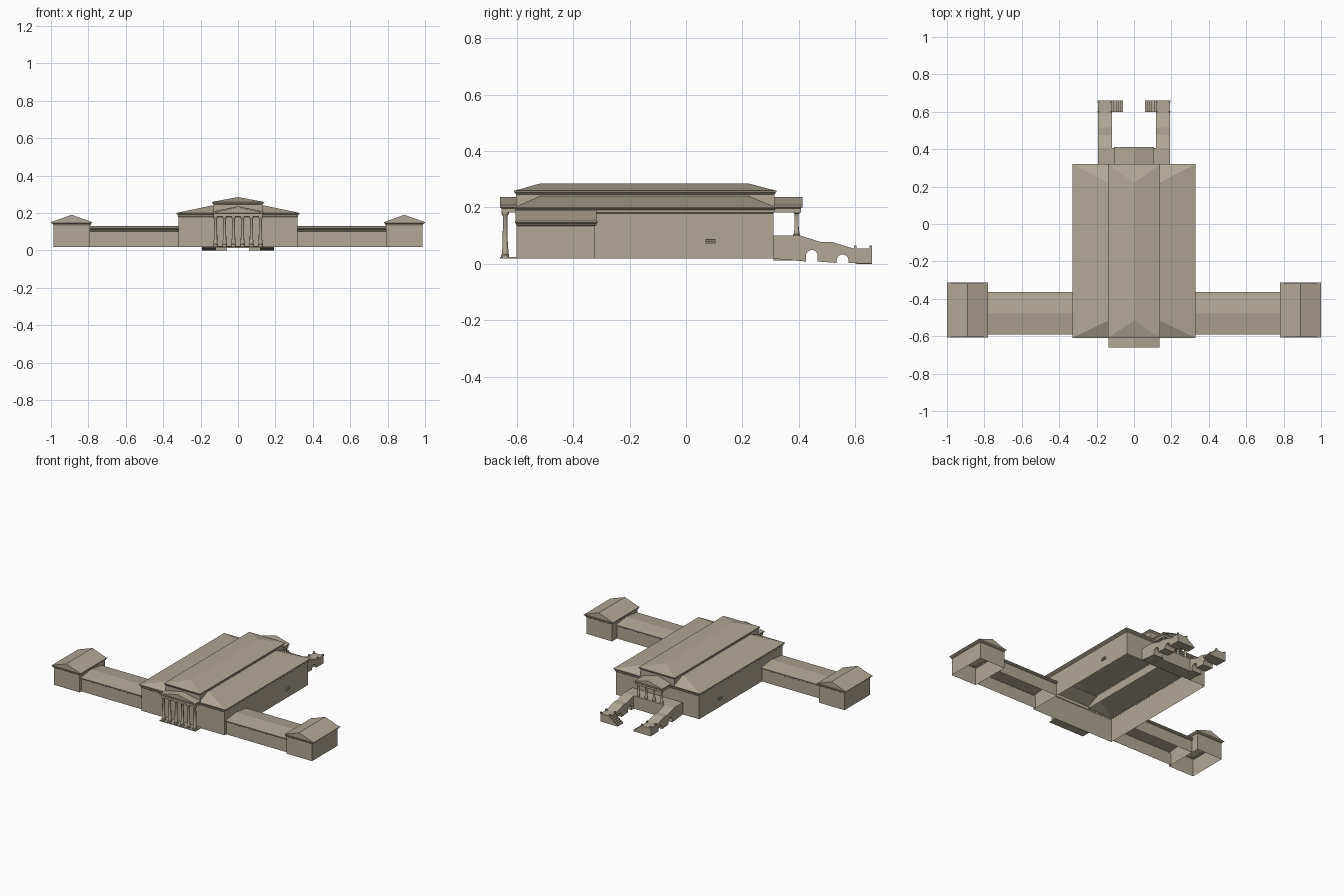
import bpy, bmesh, math

if "Cube" in bpy.data.objects:
    bpy.data.objects.remove(bpy.data.objects["Cube"])

stone = bpy.data.materials.new("warm grey stone")
stone.diffuse_color = (0.44, 0.39, 0.305, 1)
stone.use_nodes = True
stone.node_tree.nodes["Principled BSDF"].inputs["Base Color"].default_value = stone.diffuse_color


def finish(name, bm):
    bmesh.ops.remove_doubles(bm, verts=bm.verts, dist=1e-5)
    bmesh.ops.recalc_face_normals(bm, faces=bm.faces)
    me = bpy.data.meshes.new(name)
    bm.to_mesh(me)
    bm.free()
    me.materials.append(stone)
    ob = bpy.data.objects.new(name, me)
    bpy.context.collection.objects.link(ob)
    return ob


def loft(name, levels, top=False, bottom=False, mirror=False):
    """Stack of rectangles (x0, x1, y0, y1, z) joined by flat faces."""
    bm = bmesh.new()
    for s in ((1, -1) if mirror else (1,)):
        rings = [[bm.verts.new((s * x, y, z)) for x, y in
                  ((x0, y0), (x1, y0), (x1, y1), (x0, y1))]
                 for x0, x1, y0, y1, z in levels]
        for a, b in zip(rings, rings[1:]):
            for i in range(4):
                j = (i + 1) % 4
                bm.faces.new((a[i], a[j], b[j], b[i]))
        if top:
            bm.faces.new(rings[-1])
        if bottom:
            bm.faces.new(rings[0])
    return finish(name, bm)


def box(name, x0, x1, y0, y1, z0, z1, mirror=False):
    return loft(name, [(x0, x1, y0, y1, z0), (x0, x1, y0, y1, z1)], True, True, mirror)


def extrude_x(name, profile, x0, x1):
    """(y, z) profile extruded along x, on both sides of the model."""
    bm = bmesh.new()
    for s in (1, -1):
        a = [bm.verts.new((s * x0, y, z)) for y, z in profile]
        b = [bm.verts.new((s * x1, y, z)) for y, z in profile]
        bm.faces.new(a)
        bm.faces.new(b)
        for i in range(len(a)):
            j = (i + 1) % len(a)
            bm.faces.new((a[i], a[j], b[j], b[i]))
    return finish(name, bm)


def columns(name, xs, y, z0, z1, r):
    """Row of turned columns with base and capital."""
    h = z1 - z0
    prof = [(1.5, 0), (1.5, .04), (1.2, .06), (1.2, .17), (1.0, .2), (.82, .9),
            (1.0, .92), (1.4, .96), (1.4, 1)]
    bm = bmesh.new()
    n = 12
    for x in xs:
        rings = [[bm.verts.new((x + r * k * math.cos(2 * math.pi * i / n),
                                y + r * k * math.sin(2 * math.pi * i / n), z0 + h * t))
                  for i in range(n)] for k, t in prof]
        for a, b in zip(rings, rings[1:]):
            for i in range(n):
                j = (i + 1) % n
                bm.faces.new((a[i], a[j], b[j], b[i]))
    ob = finish(name, bm)
    bpy.ops.object.select_all(action='DESELECT')
    ob.select_set(True)
    bpy.context.view_layer.objects.active = ob
    bpy.ops.object.shade_smooth_by_angle(angle=math.radians(40))


# main hall: walls, frieze, flared cornice, lower hipped roof
loft("main_hall", [
    (-.318, .318, -.6, .31, .018), (-.318, .318, -.6, .31, .178),
    (-.322, .322, -.603, .313, .182), (-.322, .322, -.603, .313, .19),
    (-.33, .33, -.609, .32, .196), (-.33, .33, -.609, .32, .2),
    (-.135, .135, -.515, .22, .241)])
# raised central block and its hipped roof
loft("raised_centre", [
    (-.13, .13, -.603, .313, .19), (-.13, .13, -.603, .313, .246),
    (-.139, .139, -.609, .32, .254), (-.139, .139, -.609, .32, .259),
    (0, 0, -.515, .22, .285)])


# porticoes: entablature, cornice, pediment with recessed gable
def portico(name, w, y0, y1, recess):
    e = .006
    a, b = (y0 + e, y1) if recess < 0 else (y0, y1 - e)
    loft(name + "_entablature", [
        (-w + e, w - e, a, b, .182), (-w + e, w - e, a, b, .196),
        (-w, w, y0, y1, .201), (-w, w, y0, y1, .205)], True, True)
    loft(name + "_gable", [(-w + e, w - e, a, b, .203), (0, 0, a, b, .23)])
    # sloping roof slabs
    bm = bmesh.new()
    for s in (1, -1):
        pts = [(s * w, .2035), (0, .2305), (0, .236), (s * w, .208)]
        f = [bm.verts.new((x, y0, z)) for x, z in pts]
        g = [bm.verts.new((x, y1, z)) for x, z in pts]
        bm.faces.new(f)
        bm.faces.new(g)
        for i in (0, 2, 3):
            j = (i + 1) % 4
            bm.faces.new((f[i], f[j], g[j], g[i]))
    finish(name + "_roof", bm)


portico("front_portico", .136, -.66, -.6, -1)
portico("rear_portico", .106, .31, .413, 1)
columns("front_columns", [-.12 + .048 * i for i in range(6)], -.641, .024, .184, .0095)
columns("rear_columns", [-.09 + .06 * i for i in range(4)], .392, .1, .184, .008)
box("front_portico_floor", -.136, .136, -.66, -.6, .018, .024)

# low wings with ridge roofs
loft("wings", [
    (.318, .79, -.582, -.375, .018), (.318, .79, -.582, -.375, .1),
    (.318, .79, -.587, -.37, .103), (.318, .79, -.587, -.37, .108),
    (.318, .79, -.592, -.364, .113), (.318, .79, -.592, -.364, .116),
    (.318, .79, -.476, -.476, .13)], mirror=True)

# end pavilions with cornice and gabled roofs
loft("pavilion_walls", [
    (.79, .986, -.6, -.322, .018), (.79, .986, -.6, -.322, .134),
    (.786, .99, -.602, -.318, .137), (.786, .99, -.602, -.318, .141),
    (.78, 1.0, -.607, -.312, .147), (.78, 1.0, -.607, -.312, .151),
    (.8, .98, -.6, -.322, .151)], mirror=True)
loft("pavilion_roofs", [(.78, 1.0, -.604, -.318, .151), (.889, .889, -.604, -.318, .19)],
     mirror=True)

# rear podium between the stair flights
box("rear_podium", -.12, .12, .31, .405, .012, .1)


# arched stair flights
def arch(yc, r, base, spring):
    pts = [(yc + r * math.cos(math.pi * i / 8), spring + r * math.sin(math.pi * i / 8))
           for i in range(9)]
    return [(yc + r, base)] + pts + [(yc - r, base)]


extrude_x("stair_flights", [
    (.31, .1), (.405, .1), (.475, .078), (.515, .078), (.59, .055), (.66, .055), (.66, 0)]
    + arch(.555, .021, .003, .012) + arch(.446, .021, .008, .028) + [(.31, .018)], .118, .193)

# inward steps at the foot of the stairs
for i in range(5):
    x1 = .118 - .0116 * i
    box("foot_step", x1 - .0116, x1, .6, .66, 0, .046 - .009 * i, mirror=True)
# corner posts
for y in (.6, .655):
    for x in (.122, .189):
        box("stair_post", x - .005, x + .005, y - .005, y + .005, .05, .065, mirror=True)

# small side grilles: frame bars and mullions
for i in range(3):
    box("grille_bar", .318, .326, .07, .104, .071 + .0065 * i, .0745 + .0065 * i, mirror=True)
for i in range(4):
    y = .07 + .0102 * i
    box("grille_mullion", .318, .325, y, y + .0034, .071, .0875, mirror=True)
